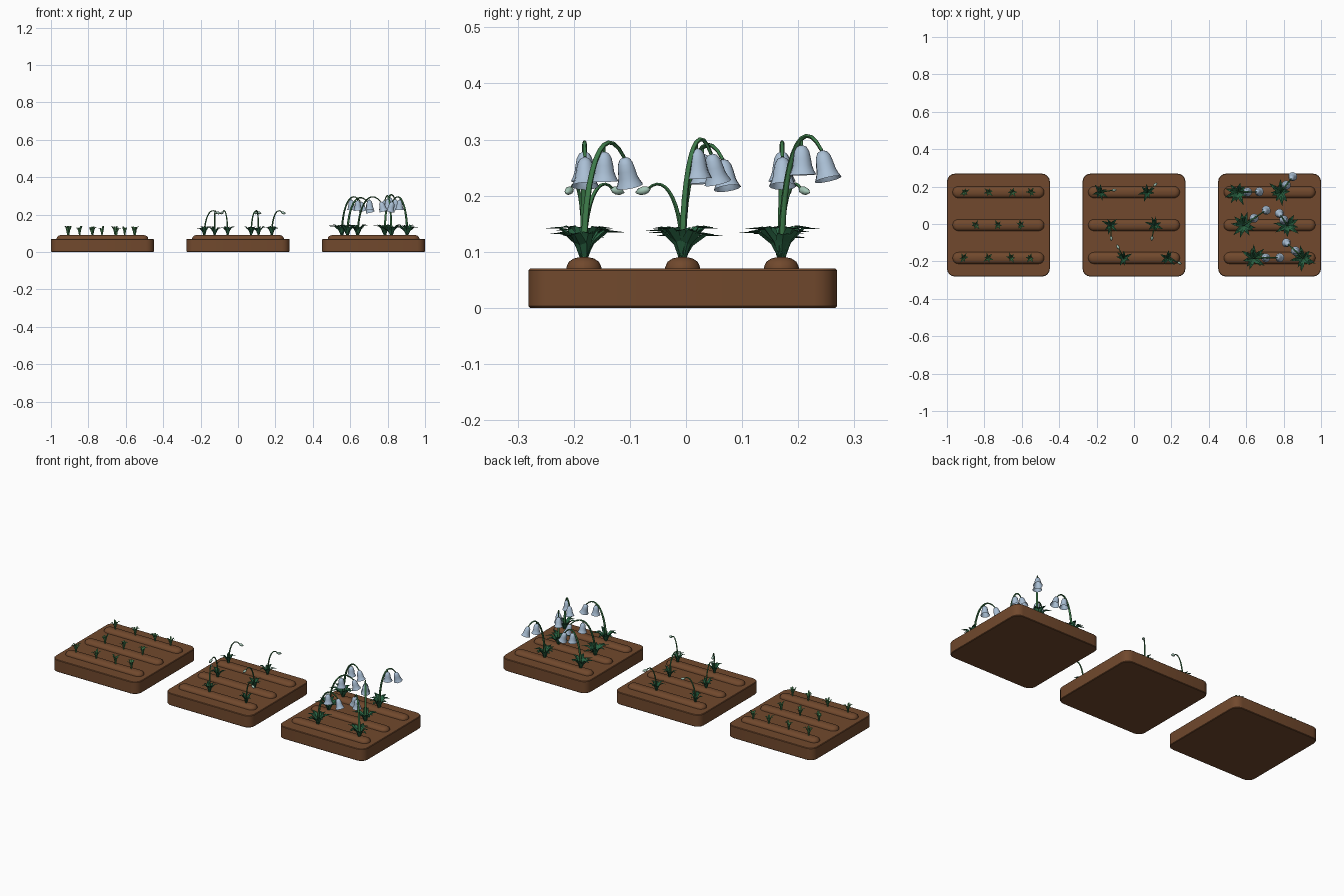
import bpy, bmesh, math, random
from mathutils import Vector
from mathutils.geometry import interpolate_bezier

if "Cube" in bpy.data.objects:
    bpy.data.objects.remove(bpy.data.objects["Cube"])

random.seed(4)
UP = Vector((0, 0, 1))
CY = -0.006                      # centre of the beds in y
ROWS = (0.17, CY, -0.182)        # ridge positions
GROUND = 0.086


def material(name, rgb):
    m = bpy.data.materials.new(name)
    m.diffuse_color = (*rgb, 1)
    m.use_nodes = True
    m.node_tree.nodes["Principled BSDF"].inputs["Base Color"].default_value = m.diffuse_color
    return m


SOIL = material("soil_brown", (0.165, 0.066, 0.026))
DARK = material("dark_leaf_green", (0.022, 0.125, 0.055))
STEM = material("stem_green", (0.045, 0.19, 0.065))
LIGHT = material("sprout_green", (0.085, 0.30, 0.11))
BUD = material("bud_pale_green", (0.36, 0.55, 0.45))
BELL = material("bell_pale_blue", (0.40, 0.52, 0.66))


def finish(name, bm, mat, angle=35):
    me = bpy.data.meshes.new(name)
    bm.to_mesh(me)
    bm.free()
    me.materials.append(mat)
    ob = bpy.data.objects.new(name, me)
    bpy.context.collection.objects.link(ob)
    bpy.ops.object.select_all(action='DESELECT')
    ob.select_set(True)
    bpy.context.view_layer.objects.active = ob
    bpy.ops.object.shade_smooth_by_angle(angle=math.radians(angle))
    return ob


def bridge(bm, rings, cap_start=True, cap_end=True):
    """Skin a list of equal-length point loops."""
    loops = [[bm.verts.new(p) for p in ring] for ring in rings]
    n = len(loops[0])
    for a, b in zip(loops, loops[1:]):
        for i in range(n):
            j = (i + 1) % n
            bm.faces.new((a[i], a[j], b[j], b[i]))
    if cap_start:
        bm.faces.new(loops[0][::-1])
    if cap_end:
        bm.faces.new(loops[-1])
    bmesh.ops.recalc_face_normals(bm, faces=bm.faces[:])


def rounded_rect(cx, cy, hx, hy, r, z, seg):
    """Rounded rectangle outline with corner radius r."""
    pts = []
    for k, (sx, sy) in enumerate(((1, 1), (-1, 1), (-1, -1), (1, -1))):
        for i in range(seg + 1):
            a = math.pi / 2 * (k + i / seg)
            pts.append((cx + sx * (hx - r) + r * math.cos(a),
                        cy + sy * (hy - r) + r * math.sin(a), z))
    return pts


def circle(centre, axis, side, r, n):
    u = axis.normalized().cross(side)
    return [centre + r * (math.cos(2 * math.pi * i / n) * side
                          + math.sin(2 * math.pi * i / n) * u) for i in range(n)]


def turned(bm, start, axis, side, profile, n):
    """Turn a (distance, radius) profile around an axis."""
    axis = axis.normalized()
    bridge(bm, [circle(start + axis * d, axis, side, r, n) for d, r in profile])


def tube(bm, pts, side, r0, r1, n=6):
    rings = []
    last = len(pts) - 1
    for i, p in enumerate(pts):
        d = pts[min(i + 1, last)] - pts[max(i - 1, 0)]
        rings.append(circle(p, d, side, r0 + (r1 - r0) * i / last, n))
    bridge(bm, rings)


def leaf(bm, base, angle, length, rise, width):
    """Pointed, creased blade that arches outward."""
    out = Vector((math.cos(angle), math.sin(angle), 0))
    side = Vector((-out.y, out.x, 0))
    rows = []
    for r, z, w in ((0.05, 0, 0.6), (0.25, 0.55, 1), (0.58, 0.95, 0.85)):
        p = base + out * length * r + UP * rise * z
        fold = UP * width * 0.35 * w - out * width * 0.3 * w
        rows.append([bm.verts.new(q) for q in
                     (p - side * width * w + fold, p, p + side * width * w + fold)])
    tip = bm.verts.new(base + out * length + UP * rise * 0.95)
    for a, b in zip(rows, rows[1:]):
        for i in (0, 1):
            bm.faces.new((a[i], a[i + 1], b[i + 1], b[i]))
    for i in (0, 1):
        bm.faces.new((rows[-1][i], rows[-1][i + 1], tip))


def tuft(name, base, count, length, rise, width, mat):
    bm = bmesh.new()
    turn = random.random() * 6
    for i in range(count):
        s = random.uniform(0.75, 1.2)
        leaf(bm, base, turn + 2 * math.pi * i / count + random.uniform(-.25, .25),
             length * s, rise * random.uniform(0.8, 1.1), width)
    finish(name, bm, mat, 20)


def arch(base, tip, heights):
    """Bending stem path from base towards the tip point."""
    reach = Vector((tip[0], tip[1], 0)) - Vector((base.x, base.y, 0))
    h0, h1, end = heights
    ctrl = (base, base + UP * (h0 - base.z),
            base + reach * 0.45 + UP * (h1 - base.z), base + reach + UP * (end - base.z))
    out = reach.normalized()
    return interpolate_bezier(*ctrl, 13), out, Vector((-out.y, out.x, 0))


# Soil beds with three rounded ridges each
for b, cx in enumerate((-0.725, 0, 0.725), 1):
    bm = bmesh.new()
    bridge(bm, [rounded_rect(cx, CY, 0.275 - i, 0.275 - i, 0.042 - i, z, 4)
                for i, z in ((0.003, 0), (0, 0.003), (0, 0.067), (0.003, 0.07))])
    finish(f"soil_bed_{b}", bm, SOIL)
    bm = bmesh.new()
    for y in ROWS:
        bridge(bm, [rounded_rect(cx, y, 0.214 + r, r, r * 0.999, z, 5) for r, z in
                    ((0.031, 0.066), (0.031, 0.073), (0.027, 0.082),
                     (0.018, 0.088), (0.007, 0.0905))])
    finish(f"soil_ridges_{b}", bm, SOIL, 50)

# First bed: young sprouts
sprouts = ((-0.905, -0.777, -0.65, -0.55), (-0.847, -0.727, -0.606),
           (-0.91, -0.78, -0.657, -0.555))
for row, (y, xs) in enumerate(zip(ROWS, sprouts), 1):
    for i, x in enumerate(xs, 1):
        tuft(f"sprout_{row}_{i}", Vector((x, y, GROUND)), 6, 0.027, 0.05, 0.0055, LIGHT)

# Second bed: budding plants (base x, row, bud x, bud y)
budding = ((-0.18, 0, -0.115, 0.18), (0.07, 0, 0.108, 0.205),
           (-0.125, 1, -0.122, -0.068), (0.11, 1, 0.098, -0.068),
           (-0.055, 2, -0.082, -0.13), (0.18, 2, 0.235, -0.205))
for i, (x, row, tx, ty) in enumerate(budding, 1):
    base = Vector((x, ROWS[row], GROUND))
    tuft(f"bud_plant_leaves_{i}", base, 7, 0.046, 0.048, 0.008, DARK)
    path, out, side = arch(base, (tx, ty), (0.18, 0.245, 0.212))
    bm = bmesh.new()
    tube(bm, path, side, 0.0045, 0.0025)
    finish(f"bud_stem_{i}", bm, STEM, 60)
    bm = bmesh.new()
    turned(bm, path[-1] - out * 0.004, out - UP * 0.25, side,
           ((0, 0.002), (0.005, 0.006), (0.012, 0.0075), (0.02, 0.006), (0.027, 0.001)), 8)
    finish(f"flower_bud_{i}", bm, BUD, 60)

# Third bed: flowering plants (base x, row, tip x, tip y, height shift)
flowering = ((0.555, 0, 0.655, 0.172, -0.012), (0.785, 0, 0.84, 0.242, 0),
             (0.585, 1, 0.695, 0.066, -0.016), (0.82, 1, 0.785, 0.045, -0.006),
             (0.64, 2, 0.765, -0.18, -0.012), (0.905, 2, 0.825, -0.11, -0.012))
bell_profile = ((0, 0.003), (0.003, 0.009), (0.011, 0.0135), (0.024, 0.016),
                (0.036, 0.0175), (0.045, 0.0205), (0.053, 0.0245),
                (0.045, 0.0185), (0.012, 0.010))
for i, (x, row, tx, ty, dz) in enumerate(flowering, 1):
    base = Vector((x, ROWS[row], GROUND))
    tuft(f"flower_plant_leaves_{i}", base, 10, 0.066, 0.055, 0.012, DARK)
    path, out, side = arch(base, (tx, ty), (0.25 + dz, 0.36 + dz, 0.28 + dz))
    bm = bmesh.new()
    tube(bm, path, side, 0.0065, 0.003)
    mid = path[8]
    drop = mid - UP * 0.012
    tube(bm, [mid, drop], side, 0.0025, 0.0025)   # small stalk of the upper bell
    finish(f"flower_stem_{i}", bm, STEM, 60)
    bm = bmesh.new()
    turned(bm, drop, out * 0.05 - UP, side, bell_profile, 12)
    turned(bm, path[-1], out * 0.28 - UP, side, bell_profile, 12)
    finish(f"bell_flowers_{i}", bm, BELL, 40)
